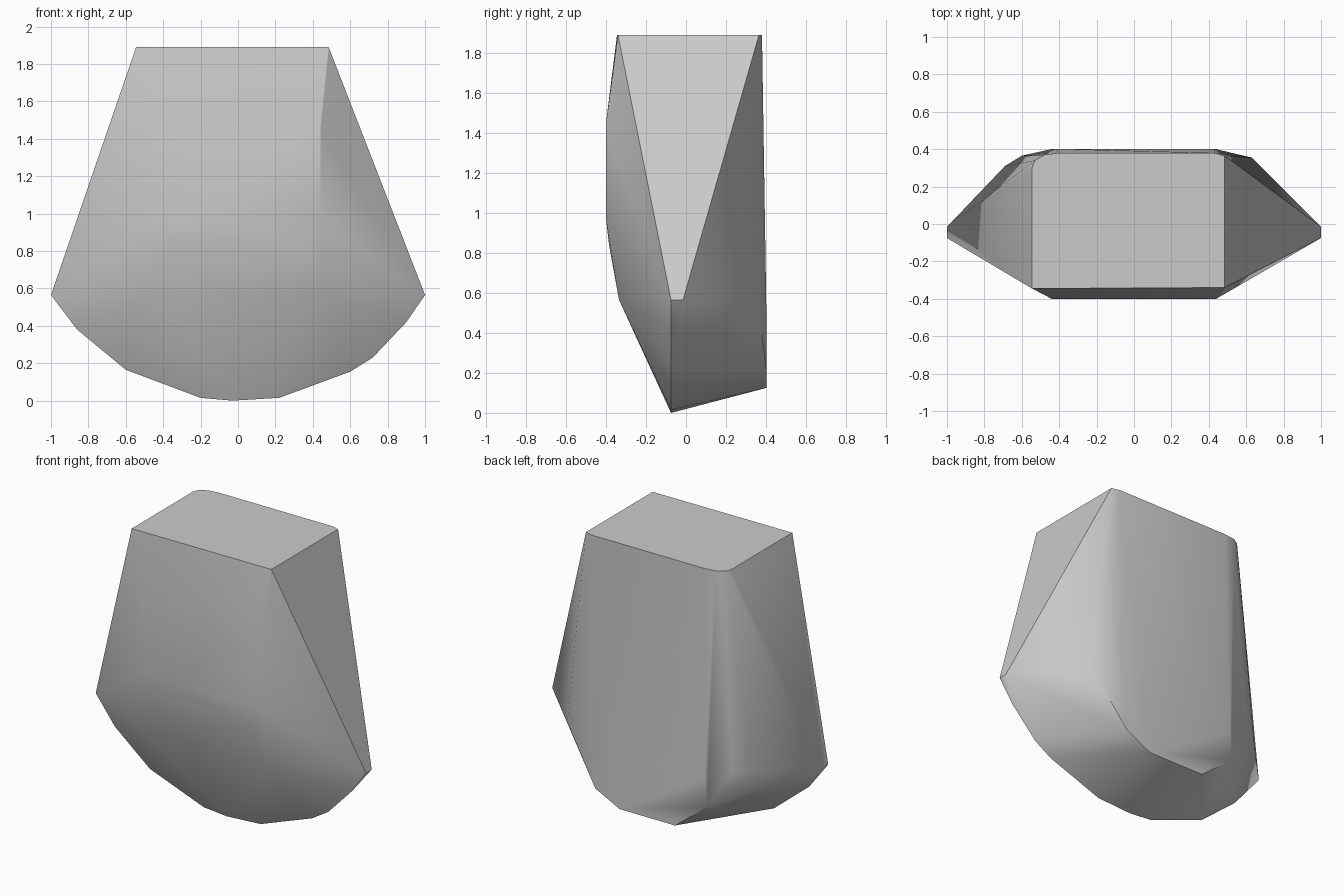
import bpy
import bmesh
import math

cube = bpy.data.objects.get("Cube")
if cube:
    bpy.data.objects.remove(cube, do_unlink=True)

# Single stone colour
stone = bpy.data.materials.new("stone_grey")
stone.use_nodes = True
grey = (0.6, 0.6, 0.6, 1)
stone.diffuse_color = grey
stone.node_tree.nodes["Principled BSDF"].inputs["Base Color"].default_value = grey

# Flat top with one rounded back corner
top = [(-.545, -.345), (.485, -.34), (.485, .365), (.43, .38),
       (-.40, .38), (-.48, .37), (-.53, .34), (-.545, .30)]
points = [(x, y, 1.89) for x, y in top]

# Curved lower rim, running from side tip to side tip
rim = [(-1, .565), (-.86, .38), (-.6, .165), (-.2, .015), (-.03, 0),
       (.22, .015), (.6, .155), (.72, .23), (.9, .42), (1, .565)]
points += [(x, -.075, z) for x, z in rim]
points += [(x, -.015, .565) for x in (-1, 1)]

# Front bulge and its lower shoulders
for side in (-1, 1):
    points += [(side * x, y, z) for x, y, z in (
        (.44, -.40, 1.45), (.44, -.40, .97), (.38, -.385, .84),
        (.45, -.335, .565), (.57, -.315, .82))]

# Back plate outline
plate = [(.43, .5), (.39, .215), (.21, .125), (-.2, .125),
         (-.435, .31), (-.42, .5)]
points += [(x, .402, z) for x, z in plate]

# Back side shoulders
points += [(.63, .355, .575), (-.6, .365, .575), (-.69, .31, .575)]

# Wrap the faceted block around its corners
bm = bmesh.new()
for p in points:
    bm.verts.new(p)
hull = bmesh.ops.convex_hull(bm, input=bm.verts)
loose = {g for g in hull["geom_interior"] + hull["geom_unused"]
         if isinstance(g, bmesh.types.BMVert)}
bmesh.ops.delete(bm, geom=list(loose), context="VERTS")
bmesh.ops.dissolve_limit(bm, angle_limit=math.radians(1),
                         verts=bm.verts, edges=bm.edges)
bmesh.ops.recalc_face_normals(bm, faces=bm.faces)
mesh = bpy.data.meshes.new("stone_block")
bm.to_mesh(mesh)
bm.free()
mesh.materials.append(stone)
block = bpy.data.objects.new("stone_block", mesh)
bpy.context.collection.objects.link(block)

# Soft facets with crisp main edges
bpy.ops.object.select_all(action="DESELECT")
block.select_set(True)
bpy.context.view_layer.objects.active = block
bpy.ops.object.shade_smooth_by_angle(angle=math.radians(30))
